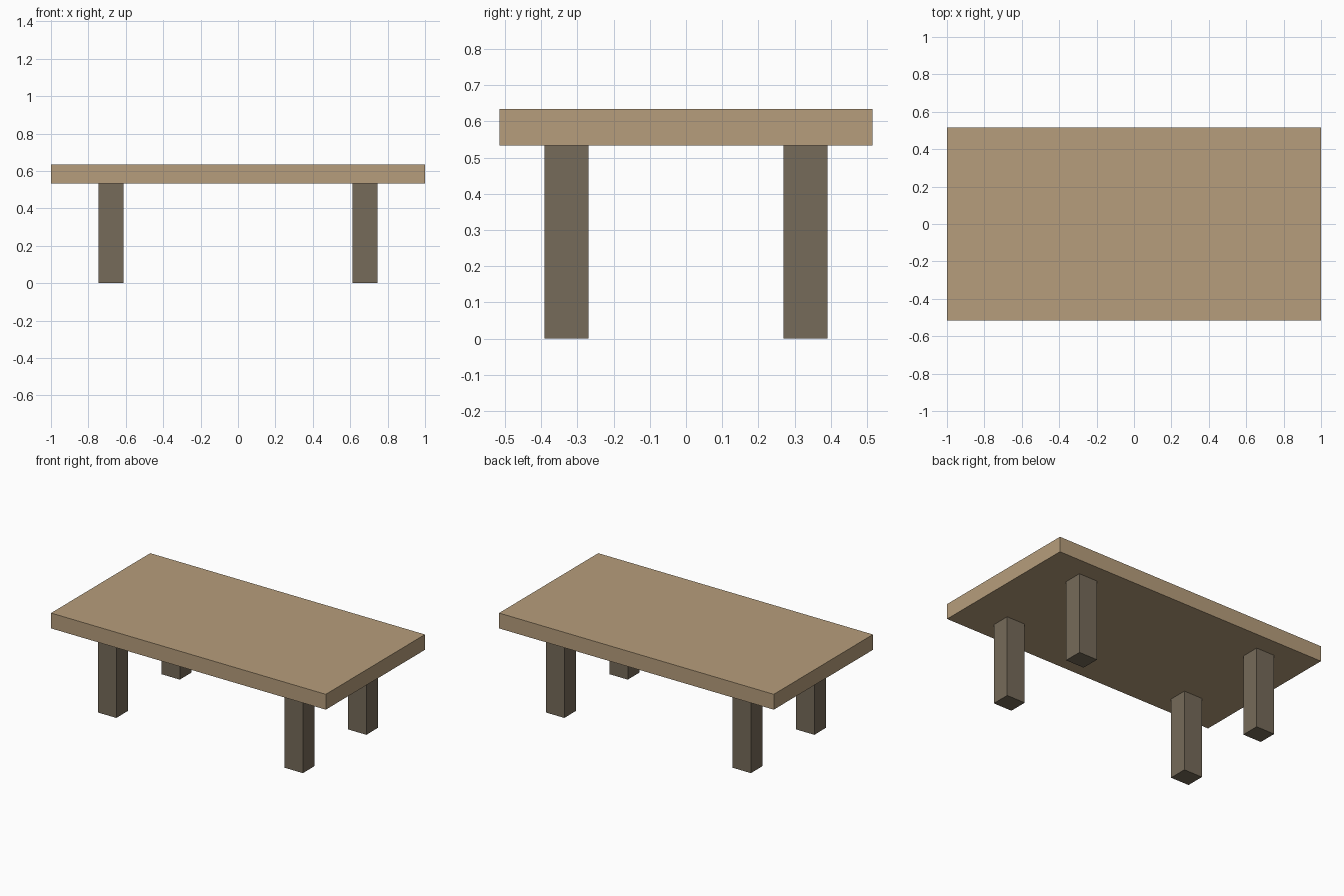
import bpy

if "Cube" in bpy.data.objects:
    bpy.data.objects.remove(bpy.data.objects["Cube"])


def material(name, color):
    mat = bpy.data.materials.new(name)
    mat.diffuse_color = (*color, 1.0)
    mat.use_nodes = True
    mat.node_tree.nodes["Principled BSDF"].inputs["Base Color"].default_value = mat.diffuse_color
    return mat


def box(name, center, size, mat):
    bpy.ops.mesh.primitive_cube_add(size=1, location=center)
    obj = bpy.context.object
    obj.name = name
    obj.scale = size
    bpy.ops.object.transform_apply(location=False, rotation=False, scale=True)
    obj.data.materials.append(mat)
    return obj


light_wood = material("light_wood", (0.47, 0.34, 0.20))
dark_wood = material("dark_wood", (0.18, 0.145, 0.10))

LEG_HEIGHT = 0.533
TOP_THICKNESS = 0.101

# Table top slab
box("table_top", (0, 0, LEG_HEIGHT + TOP_THICKNESS / 2),
    (2.0, 1.031, TOP_THICKNESS), light_wood)

# Four legs, set in from the corners
for side, sx in (("left", -1), ("right", 1)):
    for end, sy in (("front", -1), ("back", 1)):
        box(f"{end}_{side}_leg", (sx * 0.679, sy * 0.33, LEG_HEIGHT / 2),
            (0.134, 0.122, LEG_HEIGHT), dark_wood)
